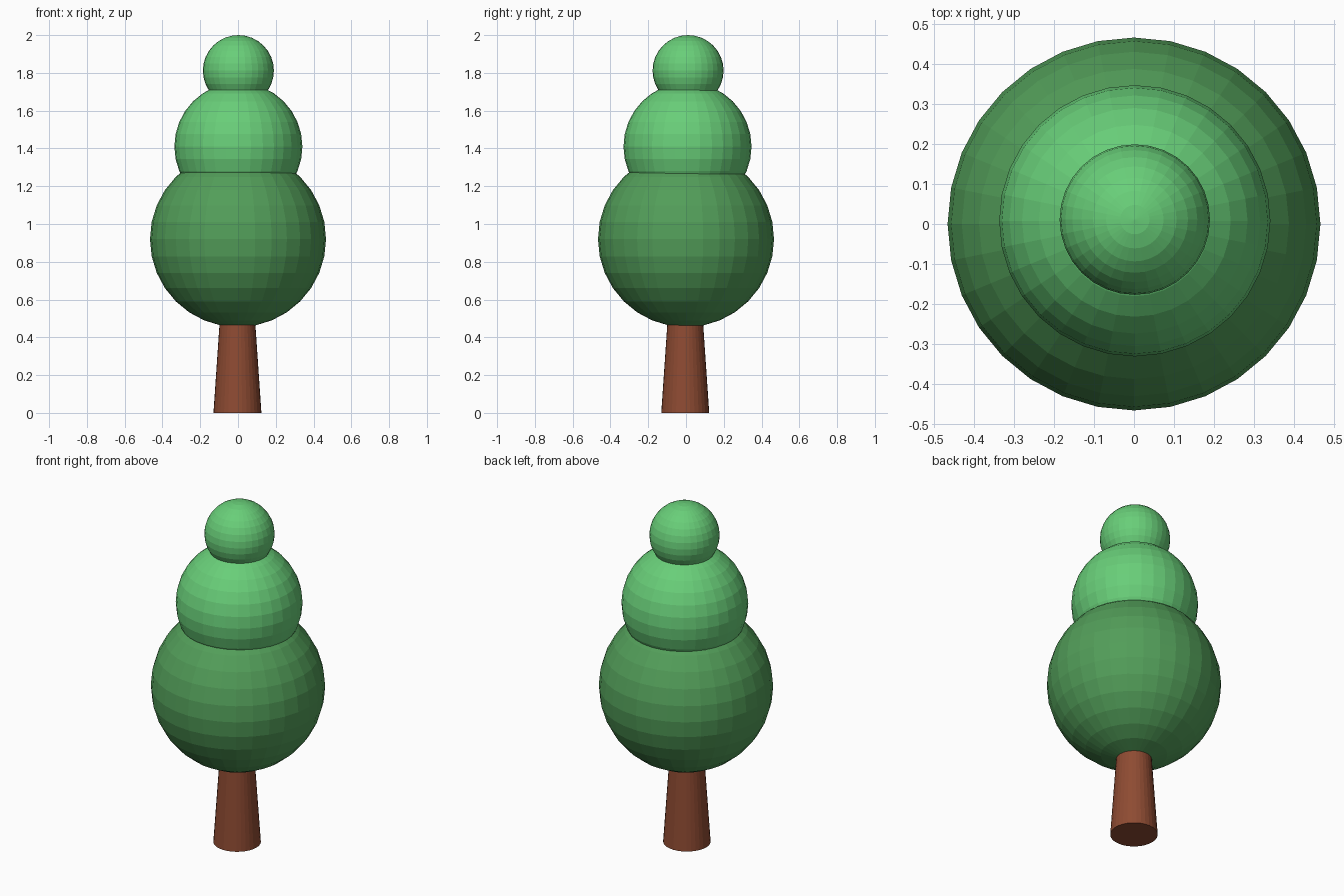
import bpy

cube = bpy.data.objects.get("Cube")
if cube:
    bpy.data.objects.remove(cube, do_unlink=True)


def make_material(name, rgb):
    mat = bpy.data.materials.new(name)
    mat.use_nodes = True
    mat.diffuse_color = (*rgb, 1)
    mat.node_tree.nodes["Principled BSDF"].inputs["Base Color"].default_value = (*rgb, 1)
    return mat


def finish(name, mat):
    obj = bpy.context.object
    obj.name = name
    obj.data.name = name
    obj.data.materials.append(mat)


def foliage_ball(name, radius, location, mat):
    bpy.ops.mesh.primitive_uv_sphere_add(
        segments=32, ring_count=16, radius=radius, location=location)
    finish(name, mat)


bark = make_material("bark brown", (0.27, 0.07, 0.032))
dark_leaf = make_material("dark leaf green", (0.085, 0.34, 0.10))
light_leaf = make_material("light leaf green", (0.14, 0.62, 0.19))

# Tapered trunk, running up into the lowest foliage ball
trunk_height = 0.6
bpy.ops.mesh.primitive_cone_add(
    vertices=32, radius1=0.127, radius2=0.086, depth=trunk_height,
    location=(-0.003, -0.004, trunk_height / 2))
finish("trunk", bark)

# Three stacked, faceted foliage balls
foliage_ball("lower_foliage", 0.466, (0, 0, 0.92), dark_leaf)
foliage_ball("middle_foliage", 0.339, (0.002, 0.008, 1.41), light_leaf)
foliage_ball("top_foliage", 0.188, (0.002, 0.011, 1.812), light_leaf)
